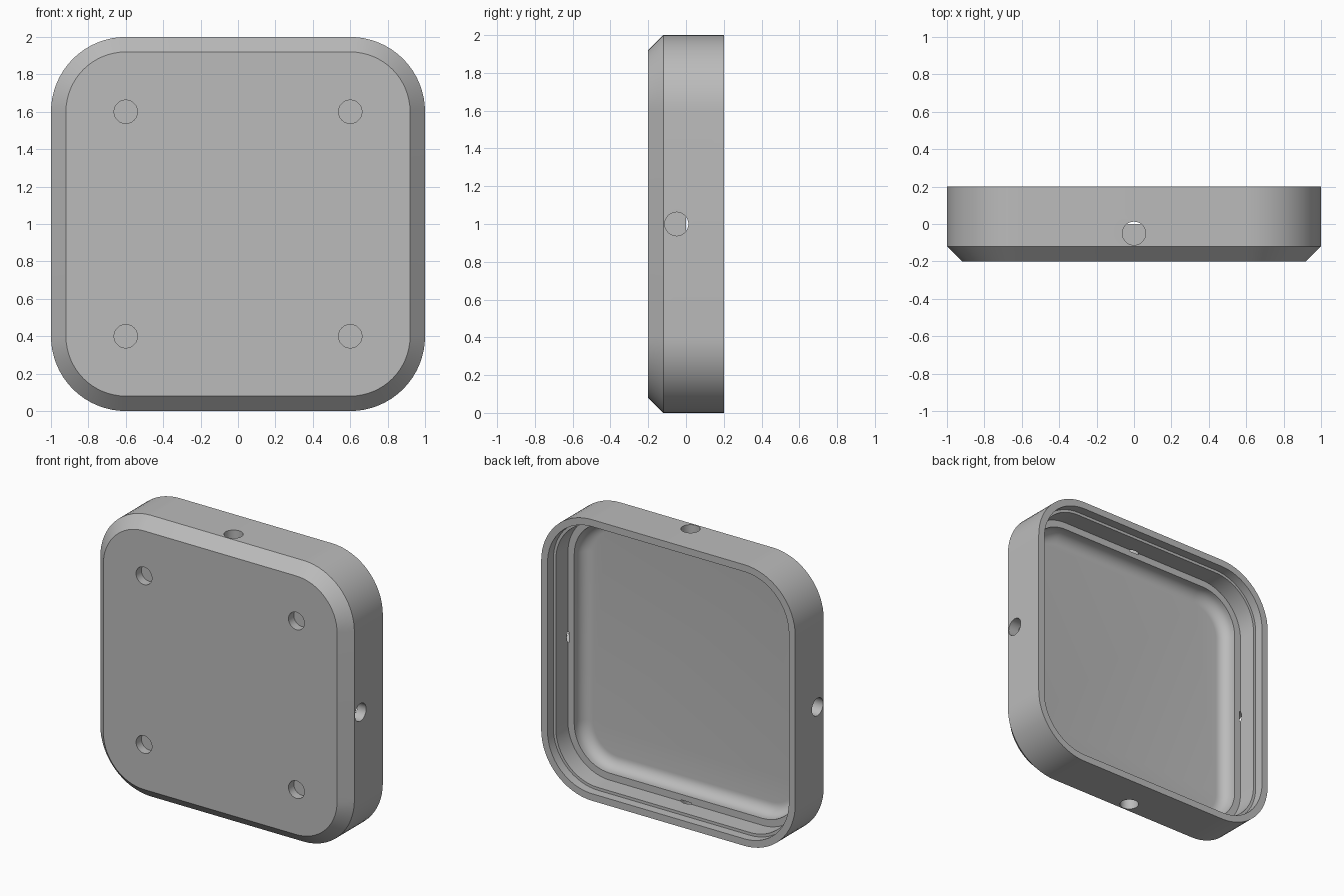
import bpy, bmesh, math
from mathutils import Matrix, Vector

cube = bpy.data.objects.get("Cube")
if cube:
    bpy.data.objects.remove(cube, do_unlink=True)

grey = bpy.data.materials.new("plain grey")
grey.use_nodes = True
grey.diffuse_color = (0.5, 0.5, 0.5, 1)
grey.node_tree.nodes["Principled BSDF"].inputs["Base Color"].default_value = (0.5, 0.5, 0.5, 1)

CORNER = 0.6      # all corner arcs share this centre offset
MID = 1.0         # height of the case centre
HOLE_R = 0.0625


def make_object(name, bm):
    bmesh.ops.recalc_face_normals(bm, faces=bm.faces)
    mesh = bpy.data.meshes.new(name)
    bm.to_mesh(mesh)
    bm.free()
    mesh.materials.append(grey)
    obj = bpy.data.objects.new(name, mesh)
    bpy.context.collection.objects.link(obj)
    return obj


def ring(bm, half, y, steps=16):
    """Rounded square of the given half width, standing in the xz plane."""
    verts = []
    for quarter in range(4):
        mid = math.radians(45 + 90 * quarter)
        cx = math.copysign(CORNER, math.cos(mid))
        cz = math.copysign(CORNER, math.sin(mid))
        for i in range(steps + 1):
            a = math.pi / 2 * (quarter + i / steps)
            r = half - CORNER
            verts.append(bm.verts.new((cx + r * math.cos(a), y, MID + cz + r * math.sin(a))))
    return verts


# Section through the wall, from the front face round the rim to the tray floor
FLOOR_Y, FILLET, TRAY = -0.1, 0.08, 0.88
section = [(0.92, -0.2), (1, -0.12), (1, 0.2), (0.95, 0.2), (0.95, 0.135),
           (0.93, 0.135), (0.93, 0), (TRAY, 0)]
for i in range(9):
    a = math.pi / 2 * i / 8
    section.append((TRAY - FILLET + FILLET * math.cos(a),
                    FLOOR_Y + FILLET - FILLET * math.sin(a)))

# Case shell
bm = bmesh.new()
rings = [ring(bm, half, y) for half, y in section]
for r0, r1 in zip(rings, rings[1:]):
    for i in range(len(r0)):
        j = (i + 1) % len(r0)
        bm.faces.new((r0[i], r0[j], r1[j], r1[i]))
bm.faces.new(rings[0])
bm.faces.new(rings[-1])
case = make_object("case_shell", bm)


# Hole cutters: four blind holes in the front, one in each side
def add_drill(bm, centre, axis, length):
    turn = Vector(axis).to_track_quat('Z', 'Y').to_matrix().to_4x4()
    bmesh.ops.create_cone(bm, cap_ends=True, segments=40, radius1=HOLE_R, radius2=HOLE_R,
                          depth=length, matrix=Matrix.Translation(centre) @ turn)


bm = bmesh.new()
for sx in (-1, 1):
    for sz in (-1, 1):
        add_drill(bm, (sx * CORNER, -0.2, MID + sz * CORNER), (0, 1, 0), 0.12)
for dx, dz in ((1, 0), (-1, 0), (0, 1), (0, -1)):
    add_drill(bm, (dx, -0.05, MID + dz), (dx, 0, dz), 0.16)
drills = make_object("hole_cutters", bm)
drills.hide_render = True

cut = case.modifiers.new("holes", 'BOOLEAN')
cut.object = drills
cut.operation = 'DIFFERENCE'
cut.solver = 'EXACT'
bpy.context.view_layer.objects.active = case
case.select_set(True)
bpy.ops.object.modifier_apply(modifier=cut.name)
bpy.data.objects.remove(drills, do_unlink=True)

bpy.ops.object.shade_smooth_by_angle(angle=math.radians(30))
